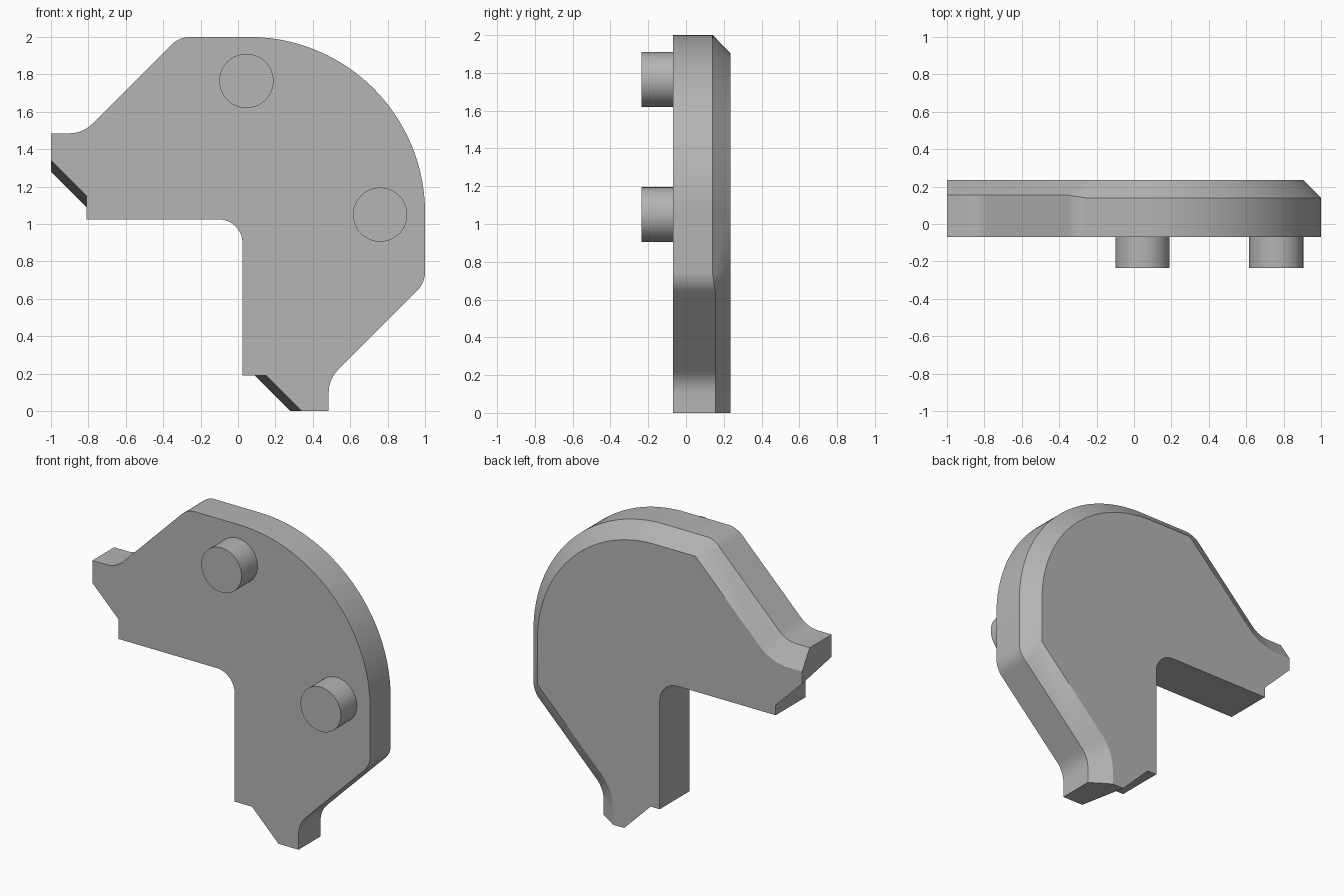
import bpy, bmesh, math
from mathutils import Vector

cube = bpy.data.objects.get("Cube")
if cube:
    bpy.data.objects.remove(cube, do_unlink=True)

grey = bpy.data.materials.new("plain grey")
grey.use_nodes = True
colour = (0.46, 0.46, 0.46, 1)
grey.diffuse_color = colour
grey.node_tree.nodes["Principled BSDF"].inputs["Base Color"].default_value = colour

FRONT, BACK = -0.07, 0.235
HALF_TAN = math.tan(math.radians(22.5))


def arc(cx, cz, r, start, end, n):
    """Points (x, z) along a circular arc, angles in degrees."""
    angles = [math.radians(start + (end - start) * i / n) for i in range(n + 1)]
    return [(cx + r * math.cos(a), cz + r * math.sin(a)) for a in angles]


def ring(rim, flank, y_rim, y_flank):
    """Closed outline, inset by rim on the big arc and by flank on the sloping arm."""
    drop = 0.06 * (y_flank - FRONT) / (BACK - FRONT)
    top, ledge = 2 - rim, 1.485 - flank
    slope = 2.315 - flank * math.sqrt(2)          # sloping edge: z = x + slope
    r_out, r_in = max(0.145 - flank * 2, 0), 0.17 + flank
    crown = arc(0.06, 1.06, 0.94 - rim, 45, 90, 24)
    shoulder = arc(top - slope + r_out * HALF_TAN, top - r_out, r_out, 90, 135, 8)
    neck = arc(ledge - slope - r_in * HALF_TAN, ledge + r_in, r_in, 315, 270, 8)
    tip = [(-1, ledge), (-1, 1.34 - drop), (-0.81, 1.15 - drop), (-0.81, 1.025)]
    elbow = arc(-0.105, 0.895, 0.13, 90, 45, 6)
    half = [Vector((x, y_rim, z)) for x, z in crown]
    for i, (x, z) in enumerate(shoulder):
        half.append(Vector((x, y_rim + (y_flank - y_rim) * i / 8, z)))
    half += [Vector((x, y_flank, z)) for x, z in neck + tip + elbow]
    # The second arm mirrors the first across the diagonal
    other = [Vector((p.z - 1, p.y, p.x + 1)) for p in reversed(half[1:-1])]
    return half + other


def finish(obj):
    obj.data.materials.append(grey)
    bpy.ops.object.select_all(action='DESELECT')
    obj.select_set(True)
    bpy.context.view_layer.objects.active = obj
    bpy.ops.object.shade_smooth_by_angle(angle=math.radians(25))


# Angled plate with a chamfered outer back edge
bm = bmesh.new()
rings = [ring(0, 0, FRONT, FRONT), ring(0, 0, 0.14, 0.155), ring(0.095, 0.125, BACK, BACK)]
loops = [[bm.verts.new(p) for p in points] for points in rings]
for a, b in zip(loops, loops[1:]):
    for i in range(len(a)):
        j = (i + 1) % len(a)
        bm.faces.new((a[i], a[j], b[j], b[i]))
bm.faces.new(loops[0])
bm.faces.new(loops[-1])
bmesh.ops.remove_doubles(bm, verts=bm.verts, dist=0.0005)
bmesh.ops.recalc_face_normals(bm, faces=bm.faces)
mesh = bpy.data.meshes.new("angled_plate")
bm.to_mesh(mesh)
bm.free()
plate = bpy.data.objects.new("angled_plate", mesh)
bpy.context.collection.objects.link(plate)
finish(plate)

# Two round pegs on the front
for name, x, z in (("upper_peg", 0.045, 1.765), ("side_peg", 0.76, 1.05)):
    bpy.ops.mesh.primitive_cylinder_add(vertices=48, radius=0.145, depth=0.175,
                                        location=(x, -0.1475, z),
                                        rotation=(math.pi / 2, 0, 0))
    peg = bpy.context.object
    peg.name = name
    finish(peg)
